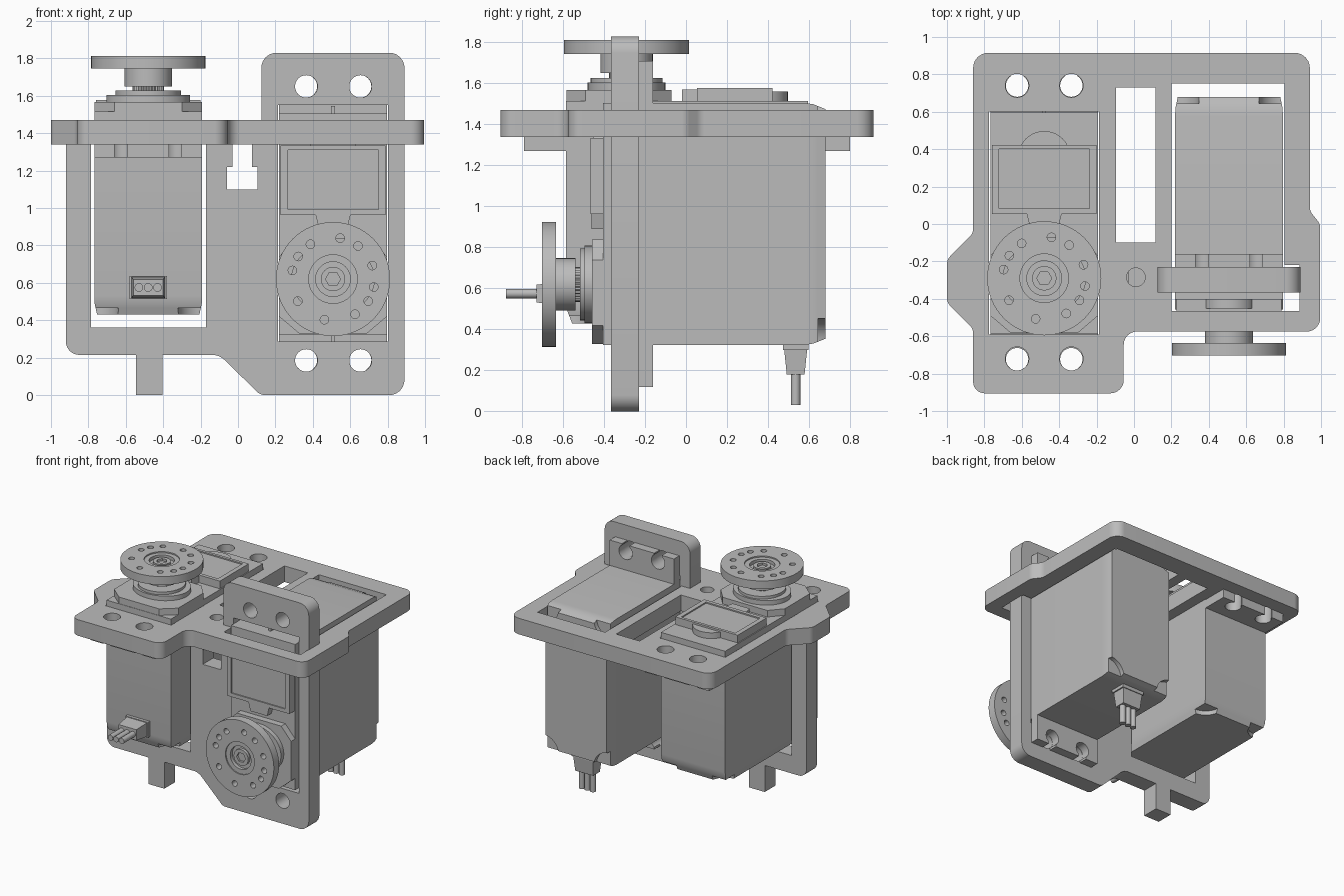
import bpy, bmesh, math
from mathutils import Matrix, Vector

cube = bpy.data.objects.get("Cube")
if cube:
    bpy.data.objects.remove(cube, do_unlink=True)

grey = bpy.data.materials.new("plain_grey")
grey.use_nodes = True
grey.diffuse_color = (0.5, 0.5, 0.5, 1)
grey.node_tree.nodes["Principled BSDF"].inputs["Base Color"].default_value = (0.5, 0.5, 0.5, 1)

FACING_FRONT = Matrix.Rotation(math.pi / 2, 4, 'X')   # local z becomes -y, local y becomes z


def rect(x0, x1, y0, y1):
    return [(x0, y0), (x1, y0), (x1, y1), (x0, y1)]


def circle(r, x=0, y=0, n=40):
    return [(x + r * math.cos(math.tau * i / n), y + r * math.sin(math.tau * i / n)) for i in range(n)]


def rounded(corners, steps=6):
    """Outline from (x, y, radius) corners."""
    out = []
    for i, (x, y, r) in enumerate(corners):
        p = Vector((x, y))
        if r == 0:
            out.append((x, y))
            continue
        d1 = (Vector(corners[i - 1][:2]) - p).normalized()
        d2 = (Vector(corners[(i + 1) % len(corners)][:2]) - p).normalized()
        half = d1.angle(d2) / 2
        centre = p + (d1 + d2).normalized() * (r / math.sin(half))
        v1 = p + d1 * (r / math.tan(half)) - centre
        v2 = p + d2 * (r / math.tan(half)) - centre
        for k in range(steps + 1):
            q = centre + v1.lerp(v2, k / steps).normalized() * r
            out.append((q.x, q.y))
    return out


def loft(name, outline, sections, frame=Matrix()):
    """Stack scaled copies of an outline; sections are (height, scale x, scale y)."""
    bm = bmesh.new()
    rings = [[bm.verts.new(frame @ Vector((x * sx, y * sy, h))) for x, y in outline]
             for h, sx, sy in sections]
    n = len(outline)
    for lo, hi in zip(rings, rings[1:]):
        for i in range(n):
            j = (i + 1) % n
            bm.faces.new((lo[i], lo[j], hi[j], hi[i]))
    bm.faces.new(rings[0][::-1])
    bm.faces.new(rings[-1])
    bmesh.ops.recalc_face_normals(bm, faces=bm.faces)
    mesh = bpy.data.meshes.new(name)
    bm.to_mesh(mesh)
    bm.free()
    mesh.materials.append(grey)
    obj = bpy.data.objects.new(name, mesh)
    bpy.context.collection.objects.link(obj)
    return obj


def prism(name, outline, h0, h1, frame=Matrix()):
    return loft(name, outline, [(h0, 1, 1), (h1, 1, 1)], frame)


def cut(obj, cutters):
    """Subtract cutters from obj, keep the result as plain mesh."""
    for c in cutters:
        c.hide_render = True
        m = obj.modifiers.new("cut", 'BOOLEAN')
        m.operation, m.solver, m.object = 'DIFFERENCE', 'EXACT', c
    bpy.context.view_layer.update()
    mesh = bpy.data.meshes.new_from_object(obj.evaluated_get(bpy.context.evaluated_depsgraph_get()))
    obj.modifiers.clear()
    obj.data = mesh
    for c in cutters:
        bpy.data.objects.remove(c, do_unlink=True)
    return obj


parts = []

# Horizontal mounting plate
top_plate = prism("horizontal_plate", rounded([
    (-.86, .915, .08), (.94, .915, .08), (.94, .07, .06), (.995, 0, .06), (.995, -.575, .07),
    (-.055, -.575, .07), (-.055, -.905, .07), (-.86, -.905, .06), (-.86, -.56, .06),
    (-1, -.42, .06), (-1, -.19, .06), (-.86, -.05, .06)]), 1.34, 1.47)
openings = [rect(-.774, -.186, -.59, .602), rect(-.095, .115, -.1, .73), rect(.2, .805, -.3, .75),
            rect(.2, .885, -.465, -.22), circle(.05, .01, -.285, 24)]
openings += [circle(.063, x, y, 32) for x in (-.625, -.335) for y in (-.72, .74)]
parts.append(cut(top_plate, [prism("cutter", o, 1.2, 1.6) for o in openings]))

# Upright front plate with raised tab and foot
front_plate = prism("upright_plate", rounded([
    (-.92, .215, .07), (-.545, .215, 0), (-.545, 0, 0), (-.405, 0, 0), (-.405, .215, 0),
    (-.1, .215, .1), (.12, 0, .06), (.89, 0, .08), (.89, 1.83, .08), (.125, 1.83, .08),
    (.125, 1.4, 0), (-.92, 1.4, 0)]), .23, .365, FACING_FRONT)
openings = [rect(-.785, -.17, .36, 1.34), rect(.215, .802, .285, 1.55),
            rect(-.06, .105, 1.1, 1.22), rect(-.03, .075, 1.15, 1.5)]
openings += [circle(.06, x, z, 32) for x in (.365, .655) for z in (.185, 1.65)]
parts.append(cut(front_plate, [prism("cutter", o, .1, .5, FACING_FRONT) for o in openings]))

# One motor, with its shaft at the local origin, pointing along local z
motor = []
mid = Matrix.Translation((0, .295, 0))
body = loft("motor_case", rect(-.288, .288, -.59, .59),
            [(0, .95, .95), (.06, .995, .99), (.1, 1, 1), (1.085, 1, 1)], mid)
motor.append(cut(body, [prism("cutter", circle(.13, x, y, 32), -.05, .035)
                        for x in (-.288, .288) for y in (-.295, .885)]))

# Mounting ears with open screw slots, and their thin ribs
ears = prism("motor_ears", rect(-.288, .288, -.5, 1.09), .84, .91)
slots = []
for x in (-.145, .145):
    for y, end in ((-.433, -.6), (1.03, 1.2)):
        slots.append(prism("cutter", circle(.06, x, y, 32), .8, 1))
        slots.append(prism("cutter", rect(x - .034, x + .034, min(y, end), max(y, end)), .8, 1))
motor.append(cut(ears, slots))
motor.append(prism("ear_rib", rect(-.01, .01, -.335, .925), .9, 1))

# Gear cover, tongue, label block and rounded lump on the case top
motor.append(prism("gear_cover", [(-.288, .12), (-.2, .22), (.2, .22), (.288, .12),
                                  (.288, -.2), (.18, -.292), (-.18, -.292), (-.288, -.2)], 1.08, 1.138))
motor.append(prism("case_tongue", [(-.095, .35), (-.075, .27), (.075, .27), (.095, .35)], 1.08, 1.14))
label = prism("label_block", rect(-.28, .28, .343, .713), 1.08, 1.147)
motor.append(cut(label, [prism("cutter", rect(-.242, .242, .373, .69), 1.137, 1.2)]))
motor.append(prism("case_lump", circle(.14, 0, .647), 1.08, 1.132))

# Stepped boss, splined shaft and hub
motor.append(loft("gear_boss", circle(.2), [(1.13, 1.12, .95), (1.175, 1.12, .95),
                                            (1.175, .88, .88), (1.197, .88, .88)]))
spline = [(x * k, y * k) for i, (x, y) in enumerate(circle(.085, n=60)) for k in [1 if i % 2 else .93]]
motor.append(prism("splined_shaft", spline, 1.19, 1.225))
motor.append(prism("horn_hub", circle(.128), 1.22, 1.32))

# Round horn with ring of small holes and a sunk screw
horn = prism("round_horn", circle(.305, n=64), 1.315, 1.382)
ring = [math.radians(a) for a in (-58, -32, -11, 19, 53, 80, 123, 147, 168, 212, 258)]
holes = [prism("cutter", circle(.023, .222 * math.cos(a), .222 * math.sin(a), 16), 1.2, 1.5) for a in ring]
holes.append(prism("cutter", circle(.13), 1.372, 1.5))
holes.append(prism("cutter", circle(.093), 1.345, 1.5))
motor.append(cut(horn, holes))
screw = prism("horn_screw", circle(.065), 1.33, 1.368)
motor.append(cut(screw, [prism("cutter", circle(.04, n=6), 1.35, 1.5)]))

# Cable plug and three wires at the case end
plug_frame = Matrix.Translation((0, -.29, .145)) @ FACING_FRONT
motor.append(loft("cable_plug", rect(-.1, .1, -.062, .062),
                  [(0, 1, 1), (.03, 1, 1), (.03, .9, .9), (.15, .8, .7)], plug_frame))
for side, x in (("left", .05), ("middle", 0), ("right", -.05)):
    motor.append(prism(side + "_wire", circle(.023, x, 0, 16), .14, .298, plug_frame))

# Place the upright motor, then a copy lying down facing the front
lying = Matrix.Translation((.508, .68, .62)) @ FACING_FRONT
for part in motor:
    twin = part.copy()
    twin.data = part.data.copy()
    bpy.context.collection.objects.link(twin)
    twin.name = "front_" + part.name
    twin.data.transform(lying)
    part.name = "top_" + part.name
    part.data.transform(Matrix.Translation((-.48, -.29, .43)))
    parts += [part, twin]

# Smooth round walls, keep edges crisp
bpy.ops.object.select_all(action='DESELECT')
for part in parts:
    part.select_set(True)
bpy.context.view_layer.objects.active = parts[0]
bpy.ops.object.shade_smooth_by_angle(angle=math.radians(25))
